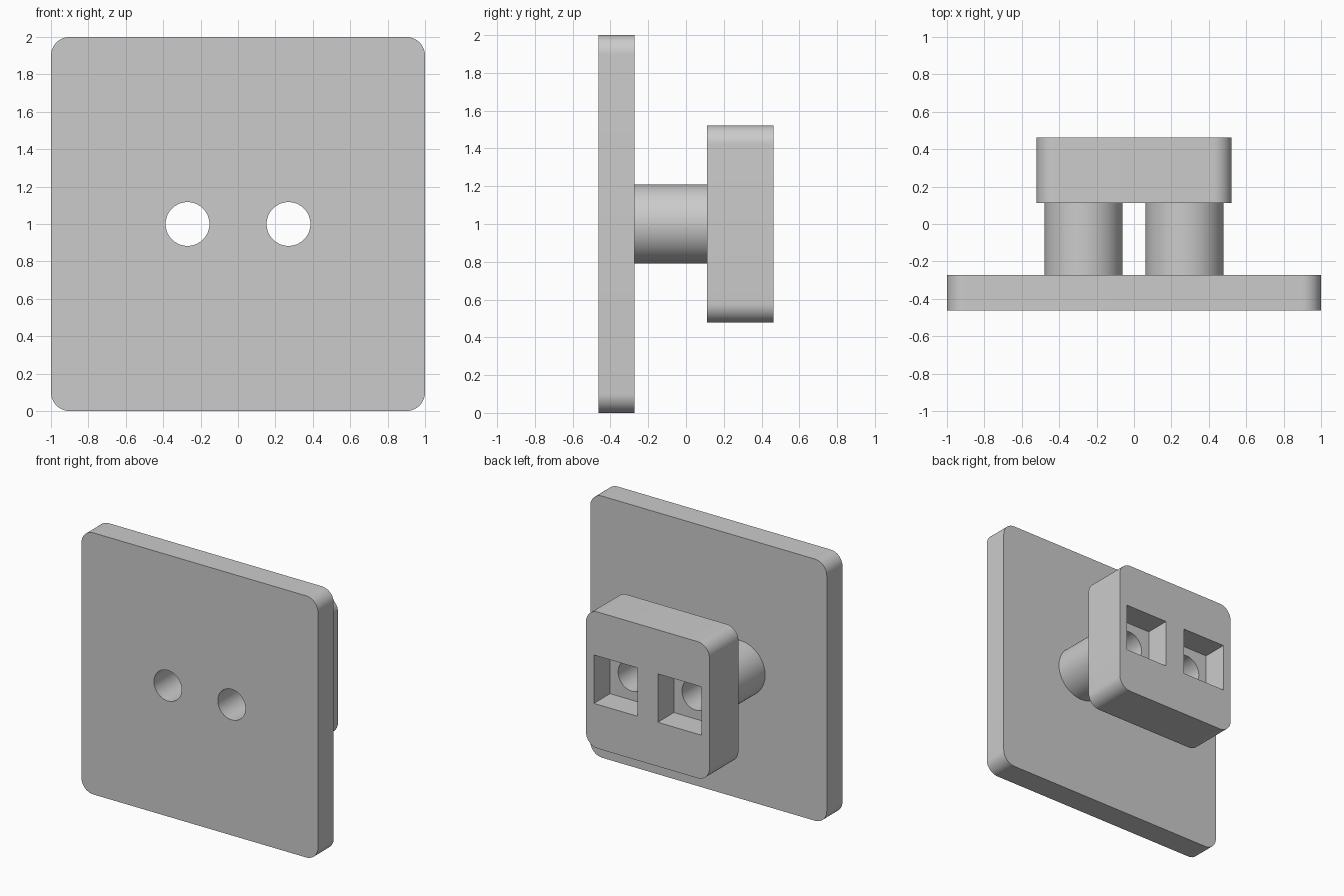
import bpy, bmesh, math

if "Cube" in bpy.data.objects:
    bpy.data.objects.remove(bpy.data.objects["Cube"])

X_POST, Z_MID = 0.27, 1.0           # post offset from centre, post height
Y_FRONT, Y_PLATE, Y_BLOCK, Y_BACK = -0.4625, -0.272, 0.112, 0.4625

grey = bpy.data.materials.new("grey_plastic")
grey.diffuse_color = (0.6, 0.6, 0.6, 1)
grey.use_nodes = True
grey.node_tree.nodes["Principled BSDF"].inputs["Base Color"].default_value = grey.diffuse_color


def extrude_profile(name, points, y0, y1):
    """Prism from an (x, z) outline, running from y0 to y1."""
    bm = bmesh.new()
    face = bm.faces.new([bm.verts.new((x, y0, z)) for x, z in points])
    new = bmesh.ops.extrude_face_region(bm, geom=[face])["geom"]
    verts = [g for g in new if isinstance(g, bmesh.types.BMVert)]
    bmesh.ops.translate(bm, verts=verts, vec=(0, y1 - y0, 0))
    bmesh.ops.recalc_face_normals(bm, faces=bm.faces)
    mesh = bpy.data.meshes.new(name)
    bm.to_mesh(mesh)
    bm.free()
    mesh.materials.append(grey)
    obj = bpy.data.objects.new(name, mesh)
    bpy.context.collection.objects.link(obj)
    return obj


def circle(x, r, n=64):
    return [(x + r * math.cos(2 * math.pi * i / n),
             Z_MID + r * math.sin(2 * math.pi * i / n)) for i in range(n)]


def rounded_square(half, r, n=12):
    pts = []
    for q, (sx, sz) in enumerate([(1, 1), (-1, 1), (-1, -1), (1, -1)]):
        for i in range(n + 1):
            a = math.pi / 2 * (q + i / n)
            pts.append((sx * (half - r) + r * math.cos(a),
                        Z_MID + sz * (half - r) + r * math.sin(a)))
    return pts


def square(x, half):
    return [(x + sx * half, Z_MID + sz * half)
            for sx, sz in [(1, 1), (-1, 1), (-1, -1), (1, -1)]]


def combine(target, other, operation):
    """Apply a boolean and discard the second object."""
    mod = target.modifiers.new(operation, 'BOOLEAN')
    mod.operation, mod.object, mod.solver = operation, other, 'EXACT'
    bpy.context.view_layer.objects.active = target
    bpy.ops.object.modifier_apply(modifier=mod.name)
    bpy.data.objects.remove(other)


# Front plate and rear block
body = extrude_profile("plate_with_socket_block", rounded_square(1.0, 0.1), Y_FRONT, Y_PLATE)
block = extrude_profile("rear_block", rounded_square(0.522, 0.1), Y_BLOCK, Y_BACK)

# Round posts joining plate and block
for side in (-1, 1):
    post = extrude_profile("post", circle(side * X_POST, 0.209), Y_PLATE - 0.05, Y_BLOCK + 0.05)
    combine(body, post, 'UNION')
combine(body, block, 'UNION')

# Through bores and square pockets in the back
for side in (-1, 1):
    x = side * X_POST
    combine(body, extrude_profile("bore", circle(x, 0.117), -0.6, 0.6), 'DIFFERENCE')
    combine(body, extrude_profile("pocket", square(x, 0.185), Y_BACK - 0.195, 0.6), 'DIFFERENCE')

# Smooth curves, sharp edges
bpy.ops.object.select_all(action='DESELECT')
body.select_set(True)
bpy.context.view_layer.objects.active = body
bpy.ops.object.shade_smooth_by_angle(angle=math.radians(30))
